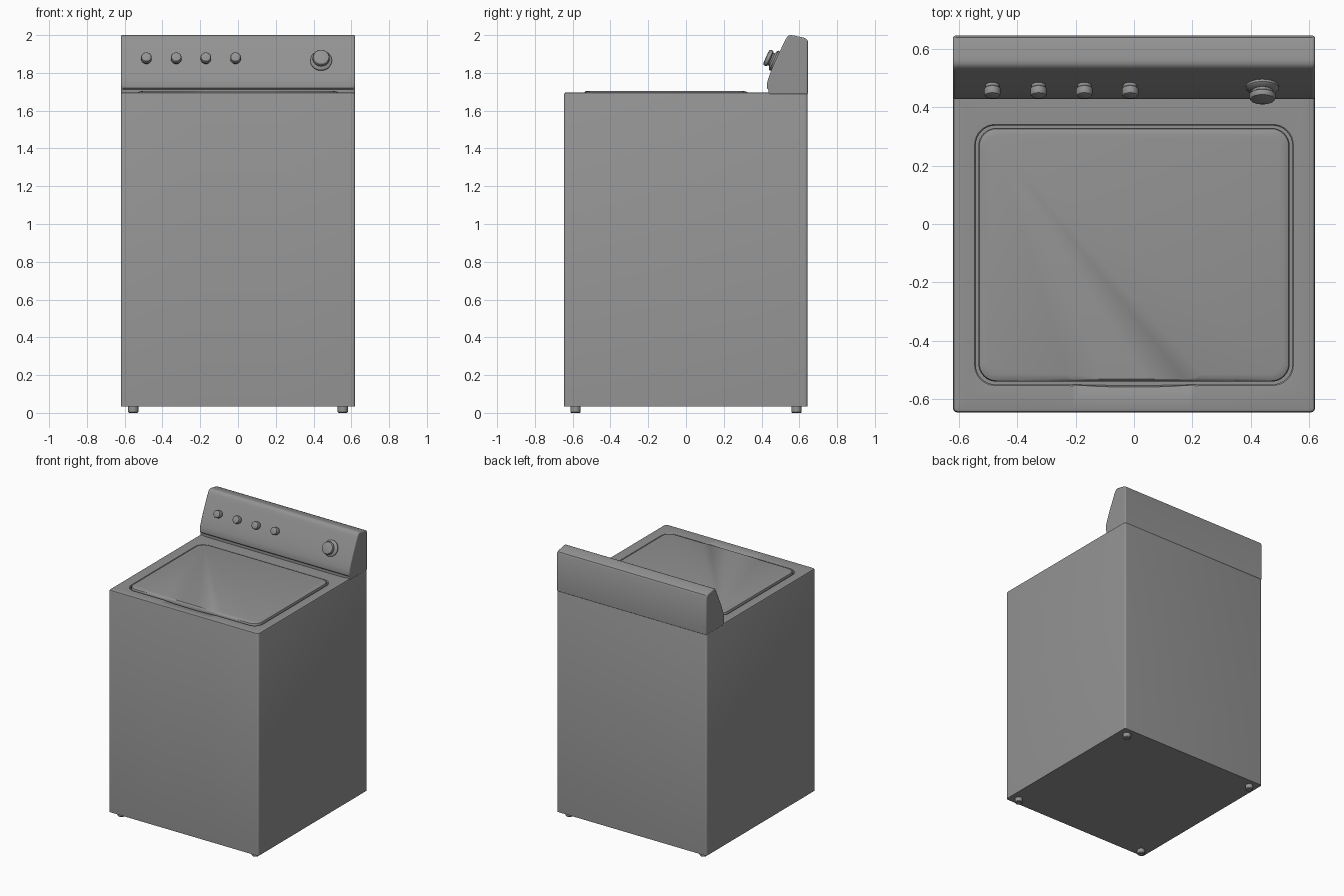
import bpy, bmesh, math
from mathutils import Vector, Matrix

cube = bpy.data.objects.get("Cube")
if cube:
    bpy.data.objects.remove(cube, do_unlink=True)

GREY = (0.29, 0.29, 0.29, 1)
mat = bpy.data.materials.new("grey enamel")
mat.use_nodes = True
mat.diffuse_color = GREY
mat.node_tree.nodes["Principled BSDF"].inputs["Base Color"].default_value = GREY


def finish(name, bm, angle=35):
    """Turn a bmesh into a smooth-shaded object with sharp creases."""
    bmesh.ops.recalc_face_normals(bm, faces=bm.faces)
    me = bpy.data.meshes.new(name)
    bm.to_mesh(me)
    bm.free()
    me.materials.append(mat)
    me.shade_smooth()
    me.set_sharp_from_angle(angle=math.radians(angle))
    ob = bpy.data.objects.new(name, me)
    bpy.context.collection.objects.link(ob)
    return ob


def loft(name, rings, angle=35):
    """Skin a stack of equal-length rings and cap both ends."""
    bm = bmesh.new()
    loops = [[bm.verts.new(p) for p in ring] for ring in rings]
    for a, b in zip(loops, loops[1:]):
        for i in range(len(a)):
            j = (i + 1) % len(a)
            bm.faces.new((a[i], a[j], b[j], b[i]))
    bm.faces.new(loops[0])
    bm.faces.new(loops[-1])
    return finish(name, bm, angle)


def rounded(hx, y0, y1, r, z, bulge=0, power=2):
    """Rounded rectangle whose front edge can swell around the middle."""
    pts = []
    corners = [(hx - r, y0 + r, -90), (hx - r, y1 - r, 0),
               (r - hx, y1 - r, 90), (r - hx, y0 + r, 180)]
    for cx, cy, start in corners:
        for k in range(9):
            a = math.radians(start + k * 11.25)
            pts.append((cx + r * math.cos(a), cy + r * math.sin(a), z))
    for k in range(25):
        t = k / 12 - 1
        pts.append((t * 0.23, y0 - bulge * (1 - abs(t) ** power), z))
    return pts


# Cabinet with softened top edge, gently dished deck and lid recess
loft("cabinet", [
    rounded(0.62, -0.645, 0.643, 0.014, 0.035),
    rounded(0.62, -0.645, 0.643, 0.014, 1.687),
    rounded(0.617, -0.642, 0.640, 0.014, 1.694),
    rounded(0.608, -0.633, 0.631, 0.014, 1.697),
    rounded(0.546, -0.553, 0.341, 0.07, 1.690, 0.012),
    rounded(0.542, -0.549, 0.337, 0.067, 1.686, 0.010),
    rounded(0.542, -0.549, 0.337, 0.067, 1.665, 0.004),
])

# Lid with rolled rim; the rim thins out at the front finger grip
loft("lid", [
    rounded(0.533, -0.540, 0.329, 0.062, 1.66),
    rounded(0.533, -0.540, 0.329, 0.062, 1.690),
    rounded(0.530, -0.537, 0.326, 0.060, 1.697),
    rounded(0.522, -0.529, 0.318, 0.055, 1.701, 0.006, 16),
    rounded(0.508, -0.515, 0.304, 0.045, 1.704, 0.016, 16),
])

# Control console: side profile extruded across the width
profile = [(0.436, 1.685), (0.436, 1.712), (0.428, 1.720), (0.428, 1.740),
           (0.434, 1.765), (0.445, 1.797), (0.460, 1.835), (0.478, 1.875),
           (0.497, 1.915), (0.515, 1.953), (0.528, 1.979), (0.537, 1.993),
           (0.550, 2.0), (0.565, 1.999), (0.622, 1.987), (0.638, 1.980),
           (0.645, 1.968), (0.645, 1.685)]
console = loft("console", [[(x, y, z) for y, z in profile] for x in (-0.62, 0.62)])
bevel = console.modifiers.new("soft ends", "BEVEL")
bevel.width = 0.008
bevel.segments = 3
bevel.limit_method = "ANGLE"
bevel.angle_limit = math.radians(60)


def turned(name, outline, origin, axis, sides=32):
    """Lathe (radius, height) pairs around an axis through origin."""
    turn = Matrix.Translation(origin) @ Vector(axis).to_track_quat("Z", "Y").to_matrix().to_4x4()
    angles = [math.tau * i / sides for i in range(sides)]
    return loft(name, [[turn @ Vector((r * math.cos(a), r * math.sin(a), h)) for a in angles]
                       for r, h in outline])


# Knobs stand square to the sloping console face
normal = (0, -0.91, 0.41)
small = [(0.024, -0.01), (0.024, 0.012), (0.028, 0.016), (0.028, 0.036),
         (0.025, 0.041), (0.018, 0.044)]
large = [(0.050, -0.01), (0.057, 0.004), (0.057, 0.010), (0.052, 0.015),
         (0.036, 0.020), (0.036, 0.028), (0.045, 0.034), (0.045, 0.046),
         (0.041, 0.052), (0.030, 0.055)]
for i, x in enumerate((-0.485, -0.327, -0.170, -0.013)):
    turned(f"small_knob_{i + 1}", small, (x, 0.477, 1.868), normal)
turned("timer_knob", large, (0.44, 0.474, 1.862), normal)

# Levelling feet
for sx, side in ((-1, "right"), (1, "left")):
    for sy, end in ((-1, "front"), (1, "back")):
        turned(f"{end}_{side}_foot", [(0.022, 0), (0.027, 0.005), (0.027, 0.045)],
               (sx * 0.555, sy * 0.585, 0), (0, 0, 1), 16)
